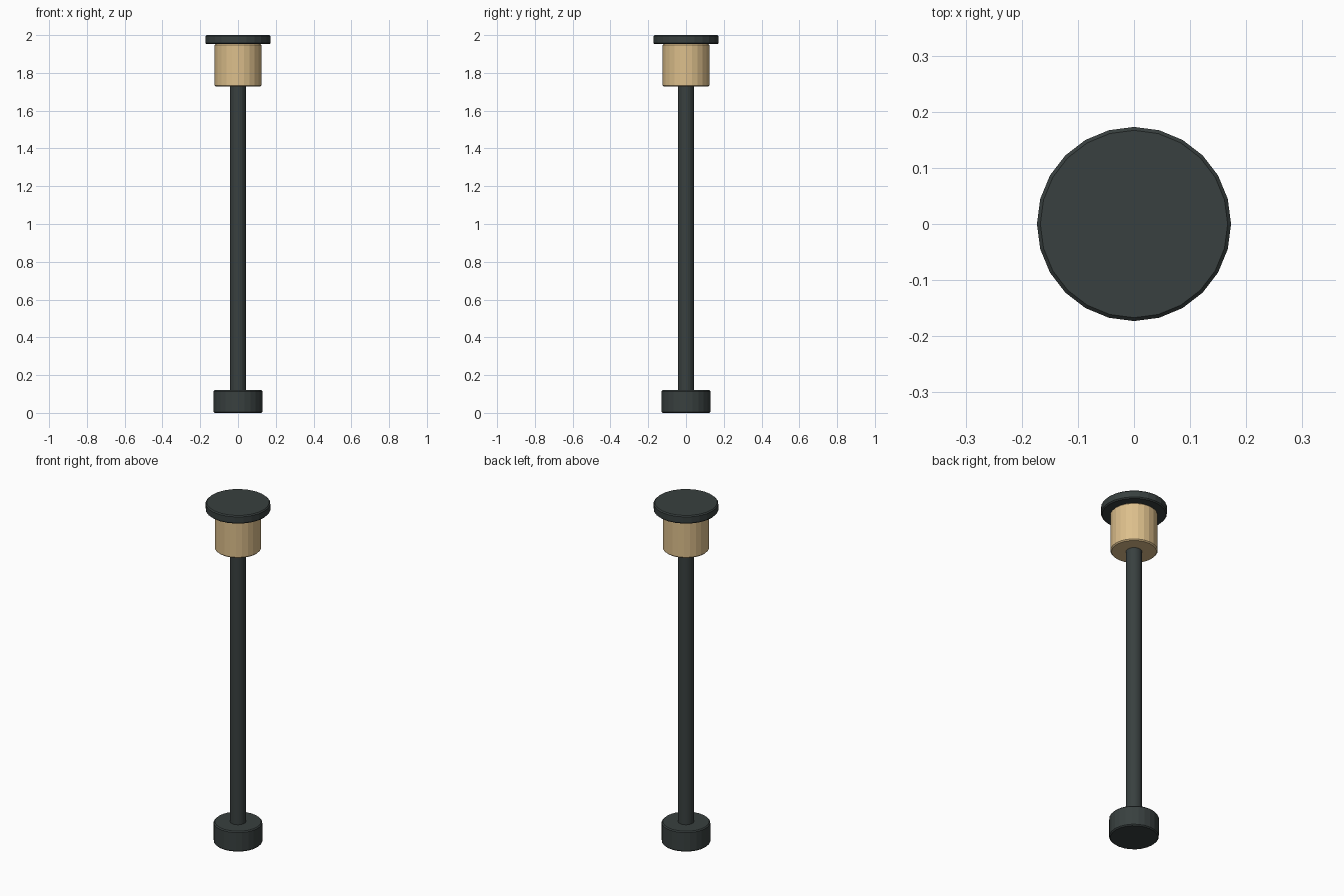
import bpy
import bmesh
import math

if "Cube" in bpy.data.objects:
    bpy.data.objects.remove(bpy.data.objects["Cube"])


def material(name, rgb):
    m = bpy.data.materials.new(name)
    m.diffuse_color = (*rgb, 1.0)
    m.use_nodes = True
    m.node_tree.nodes["Principled BSDF"].inputs["Base Color"].default_value = m.diffuse_color
    return m


DARK = material("dark_grey_metal", (0.040, 0.051, 0.050))
WARM = material("warm_lamp_glass", (0.72, 0.52, 0.26))


def drum(name, radius, z0, z1, mat, bevel=0.0, sides=24):
    """Upright closed cylinder with a small chamfer on both rims."""
    bm = bmesh.new()
    bmesh.ops.create_cone(bm, cap_ends=True, segments=sides,
                          radius1=radius, radius2=radius, depth=z1 - z0)
    # start with a corner on the +x axis
    first = min(bm.verts, key=lambda v: abs(math.atan2(v.co.y, v.co.x)))
    turn = -math.atan2(first.co.y, first.co.x)
    for v in bm.verts:
        a = math.atan2(v.co.y, v.co.x) + turn
        v.co = (radius * math.cos(a), radius * math.sin(a),
                v.co.z + (z0 + z1) / 2)
    if bevel:
        rims = [e for e in bm.edges
                if abs(e.verts[0].co.z - e.verts[1].co.z) < 1e-5]
        bmesh.ops.bevel(bm, geom=rims, offset=bevel, segments=1,
                        profile=0.5, affect='EDGES')
    bmesh.ops.recalc_face_normals(bm, faces=bm.faces)
    mesh = bpy.data.meshes.new(name)
    bm.to_mesh(mesh)
    bm.free()
    mesh.materials.append(mat)
    obj = bpy.data.objects.new(name, mesh)
    bpy.context.collection.objects.link(obj)
    return obj


# Foot, post, glowing drum and overhanging lid
drum("base", 0.130, 0.0, 0.120, DARK, 0.006)
drum("post", 0.043, 0.10, 1.75, DARK)
drum("lamp", 0.124, 1.727, 1.953, WARM, 0.006)
drum("cap", 0.173, 1.952, 2.0, DARK, 0.006)
